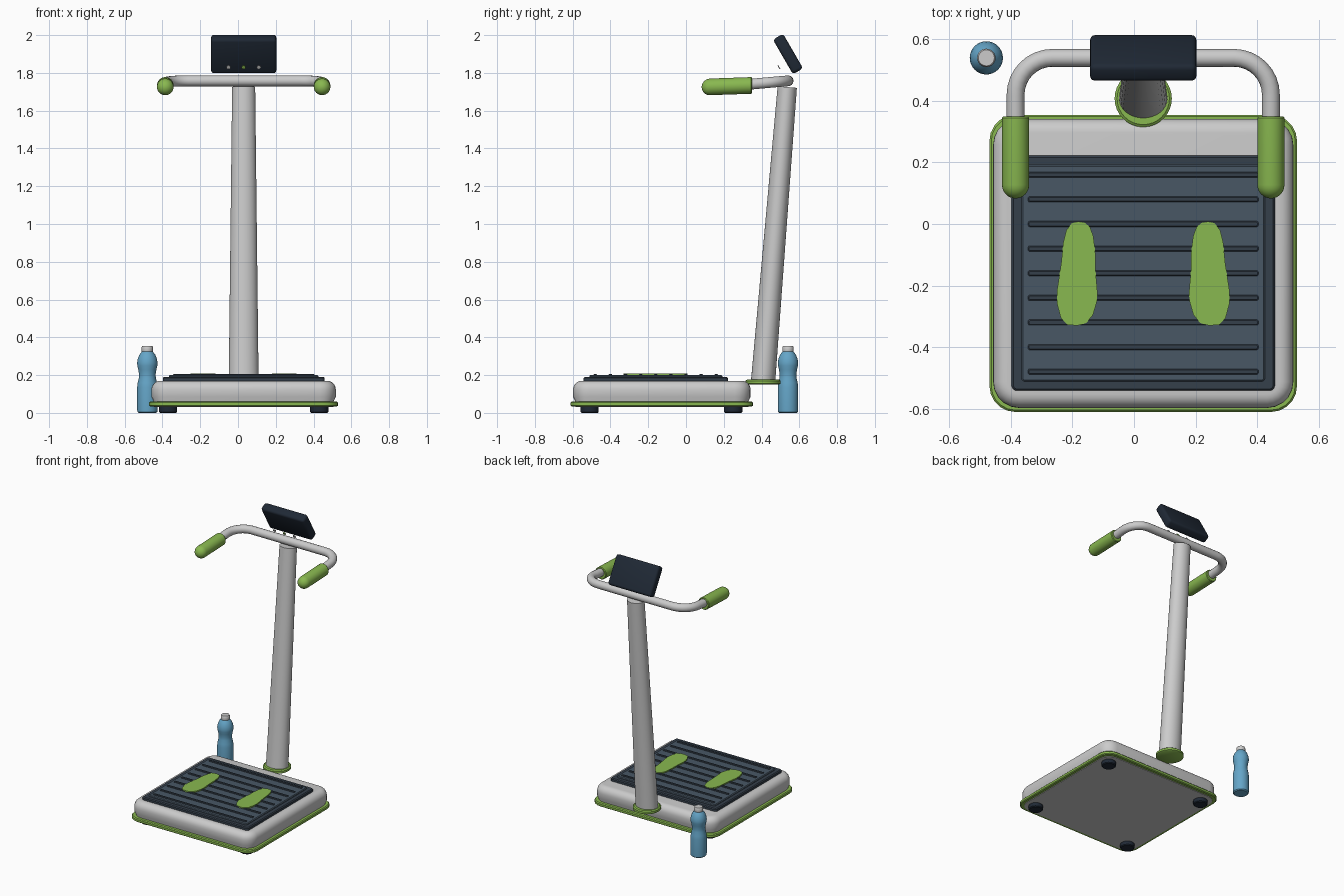
import bpy, bmesh
from math import sin, cos, pi, radians
from mathutils import Vector, Matrix

if "Cube" in bpy.data.objects:
    bpy.data.objects.remove(bpy.data.objects["Cube"])

CX = 0.03   # symmetry plane of the machine


def mat(name, rgb):
    m = bpy.data.materials.new(name)
    m.diffuse_color = (*rgb, 1)
    m.use_nodes = True
    m.node_tree.nodes["Principled BSDF"].inputs["Base Color"].default_value = m.diffuse_color
    return m


GREEN = mat("green", (0.25, 0.48, 0.08))
DARK = mat("dark", (0.014, 0.022, 0.036))
EDGE = mat("mat_edge", (0.035, 0.05, 0.07))
SLATE = mat("slate", (0.065, 0.095, 0.13))
BLUE = mat("blue", (0.13, 0.38, 0.58))


def smooth(ob, angle=35):
    bpy.ops.object.select_all(action='DESELECT')
    ob.select_set(True)
    bpy.context.view_layer.objects.active = ob
    bpy.ops.object.shade_smooth_by_angle(angle=radians(angle))


def finish(bm, name, material=None, angle=35):
    bmesh.ops.recalc_face_normals(bm, faces=bm.faces)
    me = bpy.data.meshes.new(name)
    bm.to_mesh(me)
    bm.free()
    ob = bpy.data.objects.new(name, me)
    bpy.context.collection.objects.link(ob)
    if material:
        me.materials.append(material)
    smooth(ob, angle)
    return ob


def loft(name, rings, material=None, angle=35):
    """Skin a stack of equal-length rings and cap both ends."""
    bm = bmesh.new()
    vs = [[bm.verts.new(p) for p in r] for r in rings]
    n = len(vs[0])
    for a, b in zip(vs, vs[1:]):
        for i in range(n):
            j = (i + 1) % n
            bm.faces.new((a[i], a[j], b[j], b[i]))
    bm.faces.new(vs[0])
    bm.faces.new(vs[-1])
    return finish(bm, name, material, angle)


def rounded_rect(cx, cy, hx, hy, r, z, n=5):
    pts = []
    for k, (sx, sy) in enumerate([(1, 1), (-1, 1), (-1, -1), (1, -1)]):
        for i in range(n + 1):
            a = (k + i / n) * pi / 2
            pts.append((cx + sx * (hx - r) + r * cos(a), cy + sy * (hy - r) + r * sin(a), z))
    return pts


def slab(name, cx, cy, hx, hy, r, profile, material=None):
    """Rounded rectangle lofted through (inset, z) pairs."""
    return loft(name, [rounded_rect(cx, cy, hx - d, hy - d, max(r - d, 0.004), z)
                       for d, z in profile], material)


def lathe(name, cx, cy, profile, material=None, n=32):
    return loft(name, [[(cx + r * cos(2 * pi * i / n), cy + r * sin(2 * pi * i / n), z)
                        for i in range(n)] for r, z in profile], material)


# platform body with soft top edge
BY = -0.128
arc = [(0.045 * (1 - cos(a)), 0.122 + 0.048 * sin(a)) for a in [i * pi / 12 for i in range(7)]]
slab("platform_body", CX, BY, 0.488, 0.47, 0.085,
     [(0.012, 0.03), (0.012, 0.06), (0, 0.085)] + arc)
slab("platform_trim", CX, BY, 0.50, 0.483, 0.085,
     [(0.006, 0.034), (0, 0.039), (0, 0.054), (0.006, 0.06), (0.02, 0.06)], GREEN)

# rubber feet
for sx, side in ((-1, "left"), (1, "right")):
    for y, end in ((-0.51, "front"), (0.25, "back")):
        lathe(f"foot_{end}_{side}", CX + sx * 0.4, y,
              [(0.042, 0), (0.048, 0.005), (0.048, 0.035)], DARK, 24)

# standing mat, raised inner panel and ribs
MY = -0.16
slab("mat_border", CX, MY, 0.428, 0.382, 0.018,
     [(0, 0.16), (0, 0.185), (0.006, 0.191)], EDGE)
slab("mat_panel", CX, MY, 0.396, 0.352, 0.012,
     [(0, 0.185), (0, 0.195), (0.005, 0.2)], SLATE)
for i in range(9):
    slab(f"mat_rib_{i + 1}", CX, 0.16 - 0.08 * i, 0.374, 0.009, 0.005,
         [(0, 0.195), (0, 0.203), (0.003, 0.206)], EDGE)

# foot marks, outline relative to the machine centre line
sole = [(0.21, 0.008), (0.232, 0.003), (0.25, -0.02), (0.26, -0.06), (0.267, -0.13),
        (0.281, -0.22), (0.28, -0.26), (0.268, -0.305), (0.245, -0.328), (0.213, -0.33),
        (0.185, -0.322), (0.163, -0.295), (0.15, -0.25), (0.149, -0.22), (0.155, -0.15),
        (0.156, -0.09), (0.162, -0.04), (0.173, -0.01), (0.19, 0.004)]
for s, side in ((-1, "left"), (1, "right")):
    loft(f"foot_mark_{side}", [[(CX + s * x, y, z) for x, y in sole] for z in (0.198, 0.209)], GREEN)

# leaning tapered column and its collar
rings = []
for t in [i / 4 for i in range(5)]:
    cy, cz = 0.408 + 0.128 * t, 0.165 + 1.56 * t
    rx, ry = 0.079 - 0.018 * t, 0.064 - 0.013 * t
    rings.append([(CX + rx * cos(a), cy + ry * sin(a), cz - 0.082 * ry * sin(a))
                  for a in [2 * pi * i / 32 for i in range(32)]])
loft("column", rings)
lathe("column_collar", CX, 0.408,
      [(0.085, 0.15), (0.093, 0.155), (0.093, 0.17), (0.085, 0.176), (0.07, 0.176)], GREEN)

# handlebar tube: one half of the path, mirrored
R = 0.12
half = [(0.415, 0.30)] + [(0.415 - R + R * cos(a), 0.54 - R + R * sin(a))
                          for a in [i * pi / 16 for i in range(9)]]
path = [(CX + x, y) for x, y in half] + [(CX - x, y) for x, y in reversed(half)]
cu = bpy.data.curves.new("handlebar", 'CURVE')
cu.dimensions = '3D'
cu.bevel_depth = 0.029
cu.bevel_resolution = 5
cu.use_fill_caps = True
sp = cu.splines.new('POLY')
sp.points.add(len(path) - 1)
for p, (x, y) in zip(sp.points, path):
    p.co = (x, y, 1.758 - 0.09 * (0.54 - y), 1)
bar = bpy.data.objects.new("handlebar", cu)
bpy.context.collection.objects.link(bar)
bpy.ops.object.select_all(action='DESELECT')
bar.select_set(True)
bpy.context.view_layer.objects.active = bar
bpy.ops.object.convert(target='MESH')
smooth(bpy.context.view_layer.objects.active)

# grips with a domed front end
GR = 0.044
dome = [(GR * sin(a), 0.083 + GR * (1 - cos(a))) for a in [0.12 + i * (pi / 2 - 0.12) / 6 for i in range(7)]]
for s, side in ((-1, "left"), (1, "right")):
    loft(f"grip_{side}",
         [[(CX + s * 0.415 + r * cos(a), y, 1.729 + 0.035 * (y - 0.215) + r * sin(a))
           for a in [2 * pi * i / 32 for i in range(32)]]
          for r, y in dome + [(GR, 0.345), (GR - 0.004, 0.35)]], GREEN)

# tilted console
tilt = Matrix.Rotation(radians(30), 4, 'X')
bm = bmesh.new()
bmesh.ops.create_cube(bm, size=1, matrix=Matrix.Diagonal((0.346, 0.062, 0.212, 1)))
bmesh.ops.bevel(bm, geom=bm.edges[:], offset=0.016, segments=3, profile=0.5, affect='EDGES')
bm.transform(Matrix.Translation((CX, 0.54, 1.9)) @ tilt)
finish(bm, "console", DARK, 30)

# console buttons
for k, name in ((-1, "left"), (0, "middle"), (1, "right")):
    bm = bmesh.new()
    bmesh.ops.create_cone(bm, cap_ends=True, segments=16, radius1=0.011, radius2=0.011, depth=0.005)
    bm.transform(Matrix.Translation((CX + 0.08 * k, 0.492, 1.83)) @ tilt @ Matrix.Rotation(pi / 2, 4, 'X'))
    finish(bm, f"button_{name}", GREEN if k == 0 else None)

# water bottle
lathe("bottle", -0.48, 0.54,
      [(0.046, 0), (0.053, 0.006), (0.054, 0.02), (0.054, 0.135), (0.051, 0.16), (0.045, 0.185),
       (0.044, 0.205), (0.048, 0.23), (0.053, 0.25), (0.054, 0.265), (0.051, 0.285),
       (0.042, 0.308), (0.031, 0.322), (0.026, 0.328)], BLUE)
lathe("bottle_cap", -0.48, 0.54,
      [(0.029, 0.323), (0.03, 0.326), (0.03, 0.348), (0.026, 0.355)], None, 24)
